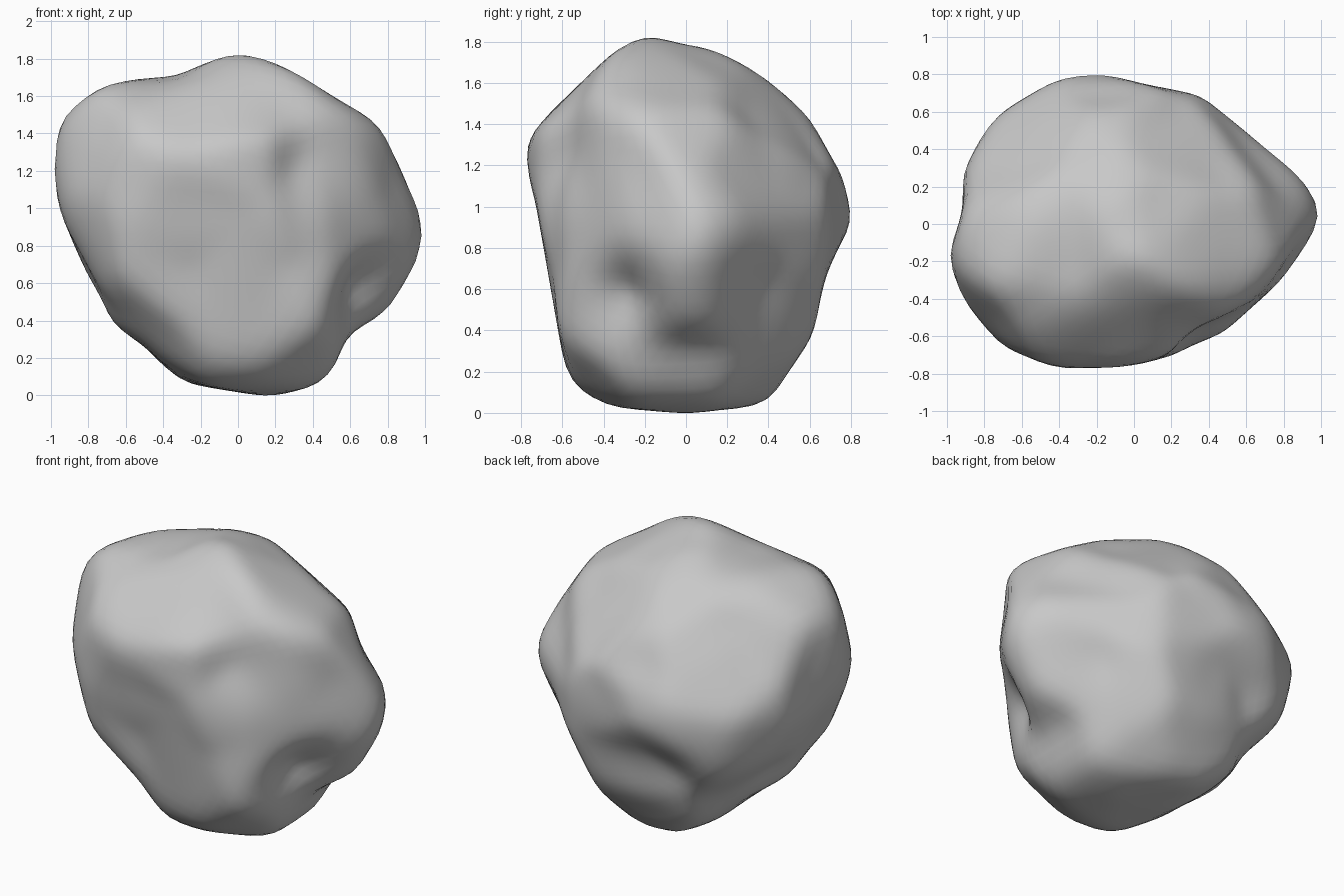
import bpy
import bmesh
from math import sin, cos, radians, exp
from mathutils import Vector

default_cube = bpy.data.objects.get("Cube")
if default_cube:
    bpy.data.objects.remove(default_cube, do_unlink=True)

SMOOTH_PASSES = 3
WEAR_ALLOWANCE = 1.015   # extra stone that the smoothing wears away
ROUNDNESS = .6           # 0 leaves straight cuts, 1 rounds them fully

# Carving outlines around the centre of the boulder, clockwise from the top
front_outline = [
    (.17, .92), (.44, .75), (.78, .5), (.92, .24), (1, 0), (.98, -.14),
    (.8, -.5), (.59, -.63), (.52, -.78), (.44, -.86), (.17, -.92),
    (-.33, -.84), (-.48, -.66), (-.7, -.54), (-.83, -.2), (-.95, .08),
    (-1, .3), (-.95, .54), (-.75, .73), (-.6, .76), (-.33, .77), (-.1, .88)]
side_outline = [
    (-.2, .92), (-.05, .86), (.2, .82), (.36, .72), (.6, .5), (.69, .32),
    (.76, .22), (.8, .01), (.69, -.24), (.62, -.54), (.47, -.74),
    (.43, -.83), (.34, -.88), (0, -.92), (-.41, -.88), (-.52, -.82),
    (-.58, -.7), (-.72, .1), (-.8, .32), (-.78, .4), (-.29, .88)]
plan_outline = [
    (-.19, .81), (0, .75), (.35, .68), (.62, .47), (.9, .24), (.98, .12),
    (1, .03), (.93, -.13), (.78, -.3), (.47, -.58), (.29, -.65),
    (.18, -.72), (-.36, -.8), (-.71, -.64), (-.9, -.42), (-1, -.18),
    (-.9, .05), (-.91, .27), (-.76, .56), (-.42, .76)]
upper_outline = [
    (-.32, .83), (.01, .83), (.17, .79), (.42, .57), (.65, .36), (.72, .13),
    (.87, -.09), (.86, -.42), (.75, -.59), (.58, -.67), (.47, -.83),
    (.17, -.98), (-.23, -.93), (-.43, -.85), (-.58, -.63), (-.87, -.33),
    (-.98, .2), (-.91, .62), (-.82, .72), (-.46, .83)]
rear_outline = [
    (-.03, .94), (.17, .87), (.82, .6), (.91, .37), (.98, .05), (.88, -.25),
    (.87, -.35), (.57, -.67), (.38, -.73), (.2, -.86), (-.07, -.96),
    (-.28, -.89), (-.51, -.7), (-.72, -.3), (-.88, .07), (-.86, .21),
    (-.76, .38), (-.52, .71), (-.25, .86)]
lower_outline = [
    (.11, .79), (.27, .75), (.52, .62), (.71, .4), (.94, .08), (.87, -.26),
    (.63, -.5), (.57, -.69), (.18, -.85), (-.09, -.96), (-.38, -.88),
    (-.68, -.62), (-.74, -.28), (-.82, .04), (-.77, .4), (-.78, .49),
    (-.73, .6), (-.23, .76)]


def carving(outline, turn, tilt):
    """An outline with the right and up axes of the plane it lies in."""
    a, e = radians(turn), radians(tilt)
    right = Vector((cos(a), sin(a), 0))
    up = Vector((-sin(a) * sin(e), cos(a) * sin(e), cos(e)))
    return [Vector(p) for p in outline], right, up


carvings = [
    carving(front_outline, 0, 0),
    carving(side_outline, 90, 0),
    carving(plan_outline, 0, 90),
    carving(upper_outline, 35, 25),
    carving(rear_outline, 215, 25),
    carving(lower_outline, 145, -25)]

# Hollows: direction from the centre, depth as a share of radius, spread
hollows = [(Vector(d).normalized(), depth, spread) for d, depth, spread in [
    ((.64, -.27, -.38), .14, .22),
    ((.6, .35, -.3), .06, .25),
    ((.55, .07, -.58), .05, .25),
    ((-.3, .45, -.28), .06, .25),
    ((-.05, .6, -.3), .04, .25),
    ((-.65, .05, -.45), .04, .2),
    ((-.7, -.3, -.4), .05, .25),
    ((.45, -.62, .45), .06, .35)]]


def cross(p, q):
    return p.x * q.y - p.y * q.x


def flatten(direction, right, up):
    return Vector((direction.dot(right), direction.dot(up)))


def reach(ray, outline):
    """How far a flattened ray from the centre runs inside the outline."""
    best = 9.0
    if ray.length < .05:
        return best
    for i, start in enumerate(outline):
        end = outline[i - 1]
        # going backwards through the list makes each edge anticlockwise
        if cross(start, ray) >= 0 and cross(ray, end) >= 0:
            edge = end - start
            best = min(best, cross(start, edge) / cross(ray, edge))
    return best


def boulder_radius(direction):
    rays = [flatten(direction, right, up) for _, right, up in carvings]
    radius = min(reach(ray, c[0]) for ray, c in zip(rays, carvings))
    # round off the stone that lies far from every outline
    radius *= WEAR_ALLOWANCE * max(ray.length for ray in rays) ** ROUNDNESS
    for centre, depth, spread in hollows:
        angle = direction.angle(centre)
        radius *= 1 - depth * exp(-(angle / spread) ** 2)
    return radius


# Boulder: a ball carved by the outlines, then worn smooth
bm = bmesh.new()
bmesh.ops.create_icosphere(bm, subdivisions=5, radius=1)
for vert in bm.verts:
    direction = vert.co.normalized()
    vert.co = direction * boulder_radius(direction)
for _ in range(SMOOTH_PASSES):
    bmesh.ops.smooth_vert(bm, verts=bm.verts, factor=.5,
                          use_axis_x=True, use_axis_y=True, use_axis_z=True)

# Stand the boulder on the ground
ground = min(v.co.z for v in bm.verts)
bmesh.ops.translate(bm, verts=bm.verts, vec=(0, 0, -ground))
for face in bm.faces:
    face.smooth = True

mesh = bpy.data.meshes.new("boulder")
bm.to_mesh(mesh)
bm.free()
boulder = bpy.data.objects.new("boulder", mesh)
bpy.context.collection.objects.link(boulder)

# Plain grey stone
stone = bpy.data.materials.new("stone_grey")
stone.use_nodes = True
grey = (.58, .58, .58, 1)
stone.diffuse_color = grey
stone.node_tree.nodes["Principled BSDF"].inputs["Base Color"].default_value = grey
mesh.materials.append(stone)
